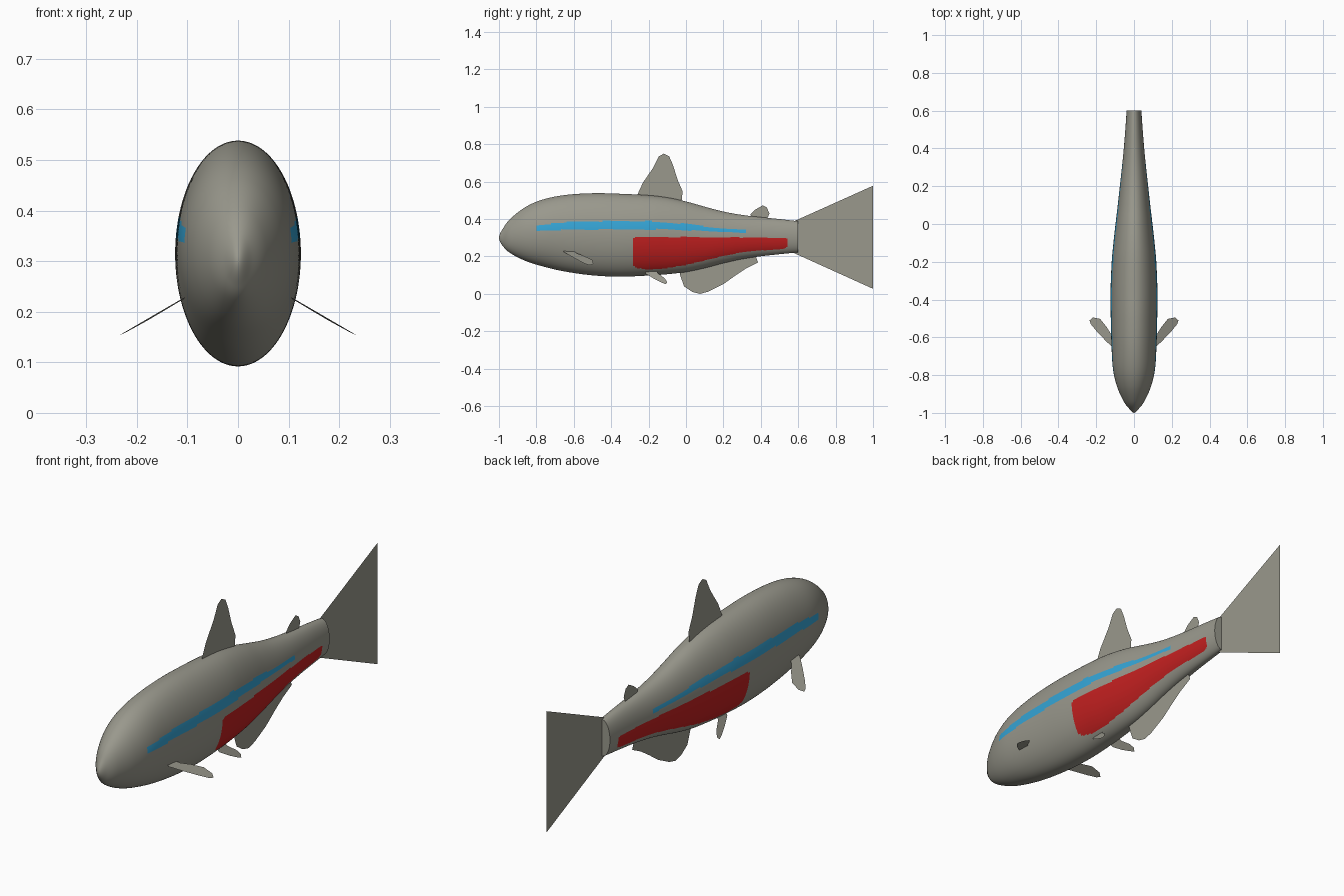
import bpy, bmesh, math
from mathutils import Vector

if "Cube" in bpy.data.objects:
    bpy.data.objects.remove(bpy.data.objects["Cube"])


def material(name, rgb):
    m = bpy.data.materials.new(name)
    m.diffuse_color = (*rgb, 1)
    m.use_nodes = True
    m.node_tree.nodes["Principled BSDF"].inputs["Base Color"].default_value = m.diffuse_color
    return m


GREY = material("warm_grey", (0.32, 0.315, 0.265))
BLUE = material("bright_blue", (0.036, 0.376, 0.672))
RED = material("bright_red", (0.546, 0.0144, 0.0144))


def make_object(name, bm, mats):
    me = bpy.data.meshes.new(name)
    bm.to_mesh(me)
    bm.free()
    for m in mats:
        me.materials.append(m)
    ob = bpy.data.objects.new(name, me)
    bpy.context.collection.objects.link(ob)
    return ob


def lerp(points, y):
    """Piecewise linear height along the length; None outside its range."""
    for (a, za), (b, zb) in zip(points, points[1:]):
        if a <= y <= b:
            return za + (zb - za) * (y - a) / (b - a)
    return None


# Body stations: y, belly height, back height, half width
STATIONS = [Vector(s) for s in (
    (-1.0, .30, .30, 0), (-.975, .25, .355, .028), (-.935, .215, .405, .057),
    (-.86, .177, .463, .09), (-.77, .148, .503, .111), (-.65, .12, .528, .119),
    (-.5, .099, .538, .123), (-.35, .092, .535, .124), (-.2, .098, .527, .118),
    (-.1, .105, .515, .109), (0, .117, .494, .098), (.1, .138, .466, .086),
    (.2, .164, .44, .075), (.3, .186, .422, .064), (.4, .201, .41, .054),
    (.5, .212, .40, .046), (.6, .222, .388, .039))]

# Painted bands: lower and upper edges along the length
BANDS = (
    (1, [(-.80, .338), (-.6, .344), (-.1, .345), (.1, .336), (.32, .325)],
        [(-.80, .366), (-.6, .388), (-.2, .390), (0, .374), (.15, .354), (.32, .343)]),
    (2, [(-.28, .155), (-.265, .138), (-.2, .130), (-.1, .138), (0, .155), (.1, .178),
         (.2, .203), (.3, .222), (.4, .232), (.52, .240), (.54, .250)],
        [(-.28, .295), (-.265, .305), (.53, .300), (.54, .295)]))


def band_index(y, z):
    for index, low, high in BANDS:
        lo, hi = lerp(low, y), lerp(high, y)
        if lo is not None and lo <= z <= hi:
            return index
    return 0


def body():
    # Smooth spline through the stations; mirrored station rounds the nose
    first, last = STATIONS[1], STATIONS[-1]
    pts = [Vector((first[0], first[2], first[1], -first[3]))] + STATIONS
    pts.append(2 * last - STATIONS[-2])
    steps, seg, profile = 14, 180, []
    for i in range(1, len(pts) - 2):
        p0, p1, p2, p3 = pts[i - 1:i + 3]
        for k in range(steps):
            t = k / steps
            profile.append(.5 * (2 * p1 + (p2 - p0) * t
                                 + (2 * p0 - 5 * p1 + 4 * p2 - p3) * t * t
                                 + (3 * p1 - p0 - 3 * p2 + p3) * t ** 3))
    profile.append(last)
    bm = bmesh.new()
    nose = bm.verts.new((0, -1, .30))
    rings = []
    for y, lo, hi, w in profile[1:]:
        rings.append([bm.verts.new((w * math.cos(a), y, (lo + hi) / 2 + (hi - lo) / 2 * math.sin(a)))
                      for a in (math.tau * j / seg for j in range(seg))])
    for j in range(seg):
        n = (j + 1) % seg
        bm.faces.new((nose, rings[0][j], rings[0][n]))
        for r, s in zip(rings, rings[1:]):
            bm.faces.new((r[j], s[j], s[n], r[n]))
    bm.faces.new(rings[-1])
    bmesh.ops.recalc_face_normals(bm, faces=bm.faces)
    for f in bm.faces:
        c = f.calc_center_median()
        f.material_index = band_index(c.y, c.z) if len(f.verts) == 4 else 0
    ob = make_object("body", bm, (GREY, BLUE, RED))
    bpy.context.view_layer.objects.active = ob
    ob.select_set(True)
    bpy.ops.object.shade_smooth_by_angle(angle=math.radians(40))
    ob.select_set(False)


def fin(name, points):
    """Flat, paper-thin fin from its outline."""
    bm = bmesh.new()
    bm.faces.new([bm.verts.new(p) for p in points])
    bmesh.ops.triangulate(bm, faces=bm.faces)
    make_object(name, bm, (GREY,))


body()

# Fins on the centre plane, outlines in (y, z)
CENTRE_FINS = {
    "dorsal_fin": [(-.24, .49), (-.26, .53), (-.23, .595), (-.175, .675), (-.145, .735), (-.118, .75),
                   (-.09, .735), (-.07, .69), (-.045, .61), (-.018, .548), (-.025, .48)],
    "adipose_fin": [(.35, .40), (.345, .425), (.37, .45), (.41, .473), (.432, .462), (.446, .43), (.43, .39)],
    "anal_fin": [(-.04, .14), (-.03, .095), (-.01, .04), (.035, .01), (.075, 0), (.12, .012), (.20, .052),
                 (.26, .095), (.32, .135), (.385, .168), (.37, .21), (.2, .19)],
    "tail_fin": [(.57, .30), (.57, .385), (1, .578), (.77, .30), (1, .027), (.56, .226)],
}
for name, outline in CENTRE_FINS.items():
    fin(name, [(0, y, z) for y, z in outline])

# Paired fins, outlines in (x, y) and (y, z), each lying on a sloping plane
PECTORAL = [(.10, -.655), (.112, -.655), (.153, -.615), (.20, -.565), (.229, -.53), (.235, -.51),
            (.217, -.495), (.18, -.502), (.145, -.545), (.12, -.585), (.10, -.60)]
PELVIC = [(-.22, .125), (-.215, .108), (-.17, .08), (-.13, .06), (-.108, .052), (-.10, .063),
          (-.115, .084), (-.15, .11), (-.16, .125)]
for side, s in (("right", 1), ("left", -1)):
    fin(side + "_pectoral_fin", [(s * x, y, .223 - .54 * (x - .11) - .04 * (y + .58)) for x, y in PECTORAL])
    fin(side + "_pelvic_fin", [(s * (.055 + .64 * (.11 - z)), y, z) for y, z in PELVIC])
